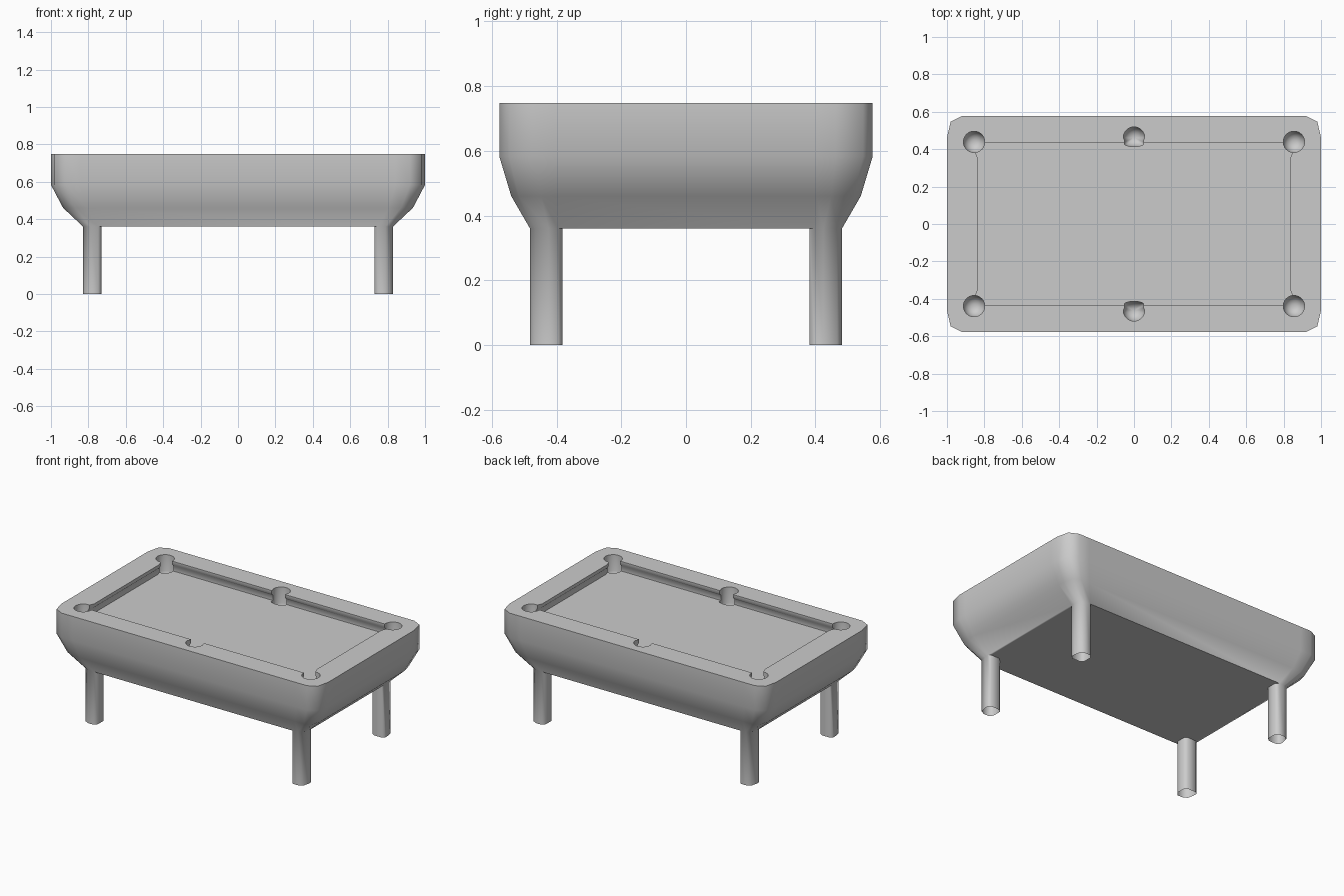
import bpy, bmesh, math

if "Cube" in bpy.data.objects:
    bpy.data.objects.remove(bpy.data.objects["Cube"])


def four_way(quarter):
    """Mirror a counter-clockwise quarter outline into a full outline."""
    q = list(quarter)
    return (q + [(-x, y) for x, y in reversed(q)]
            + [(-x, -y) for x, y in q] + [(x, -y) for x, y in reversed(q)])


def loft(bm, outlines):
    """Skin a stack of (outline, z) from top to bottom and return the vertex rings."""
    rings = [[bm.verts.new((x, y, z)) for x, y in pts] for pts, z in outlines]
    for a, b in zip(rings, rings[1:]):
        n = len(a)
        for i in range(n):
            j = (i + 1) % n
            bm.faces.new((a[i], b[i], b[j], a[j]))
    bm.faces.new(rings[0])
    return rings


def finish(bm, name):
    bmesh.ops.recalc_face_normals(bm, faces=bm.faces)
    mesh = bpy.data.meshes.new(name)
    bm.to_mesh(mesh)
    bm.free()
    ob = bpy.data.objects.new(name, mesh)
    bpy.context.collection.objects.link(ob)
    return ob


def cutter(name, outlines):
    bm = bmesh.new()
    rings = loft(bm, outlines)
    bm.faces.new(list(reversed(rings[-1])))
    ob = finish(bm, name)
    ob.hide_render = True
    return ob


# Table body: rounded rectangle tapering down to the legs
CORNER = [(0, -.17), (0, -.115), (-.02, -.03), (-.08, 0), (-.16, 0)]


def body_ring(X, Y, s):
    return four_way([(X + dx * s, Y + dy * s) for dx, dy in CORNER])


bm = bmesh.new()
rings = loft(bm, [(body_ring(1.0, .577, 1.0), .748),
                  (body_ring(1.0, .577, 1.0), .583),
                  (body_ring(.935, .54, .8), .46),
                  (body_ring(.828, .482, .5), .36)])
base = rings[-1]

# Legs: extruded from the four corners of the underside
underside = []
for c in range(4):
    pts = base[c * 5:c * 5 + 5]
    sx = 1 if c in (0, 3) else -1
    sy = 1 if c in (0, 1) else -1
    # inner leg corners, ordered from the last ring point back to the first
    inner = [bm.verts.new((sx * x, sy * y, .36)) for x, y in
             [(.730, .460), (.730, .400), (.750, .382), (.812, .382)]]
    if c in (1, 3):
        inner.reverse()
    underside += [pts[0]] + inner[::-1] + [pts[4]]
    top = pts + inner
    foot = [bm.verts.new((v.co.x, v.co.y, 0)) for v in top]
    for i in range(9):
        j = (i + 1) % 9
        bm.faces.new((top[i], foot[i], foot[j], top[j]))
    bm.faces.new(foot)
bm.faces.new(underside)
table = finish(bm, "table_body")

# Recessed playing field with slightly undercut cushions
BED = .675
lip = four_way([(.834, .35), (.852, .39), (.855, .433), (.79, .433)])
under = four_way([(.848, .35), (.860, .39), (.860, .447), (.79, .447)])
cutters = [cutter("field_cutter", [(lip, .80), (lip, .725), (under, .71), (under, BED)])]

# Six pockets with rounded bottoms
PROFILE = [(.057, .80), (.057, .64), (.050, .615), (.032, .595), (.012, .588)]


def pocket(px, py, middle):
    def outline(r):
        out = []
        for i in range(24):
            a = 2 * math.pi * i / 24
            dx, dy = r * math.cos(a), r * math.sin(a)
            if middle and dy * py < -1e-6:      # squared mouth on the field side
                dx = max(-.9 * r, min(.9 * r, 1.5 * dx))
                dy *= .85
            out.append((px + dx, py + dy))
        return out
    return cutter("pocket_cutter", [(outline(r), z) for r, z in PROFILE])


for sy in (-1, 1):
    for sx in (-1, 0, 1):
        cutters.append(pocket(sx * .855, sy * (.439 if sx else .462), sx == 0))

bpy.context.view_layer.objects.active = table
table.select_set(True)
for c in cutters:
    m = table.modifiers.new("cut", 'BOOLEAN')
    m.operation = 'DIFFERENCE'
    m.solver = 'EXACT'
    m.object = c
    bpy.ops.object.modifier_apply(modifier=m.name)
for c in cutters:
    bpy.data.objects.remove(c, do_unlink=True)

# Open hollow leg ends
bm = bmesh.new()
bm.from_mesh(table.data)
feet = [f for f in bm.faces if all(v.co.z < .001 for v in f.verts)]
bmesh.ops.delete(bm, geom=feet, context='FACES_ONLY')
bm.to_mesh(table.data)
bm.free()

bpy.ops.object.shade_smooth_by_angle(angle=math.radians(58))
